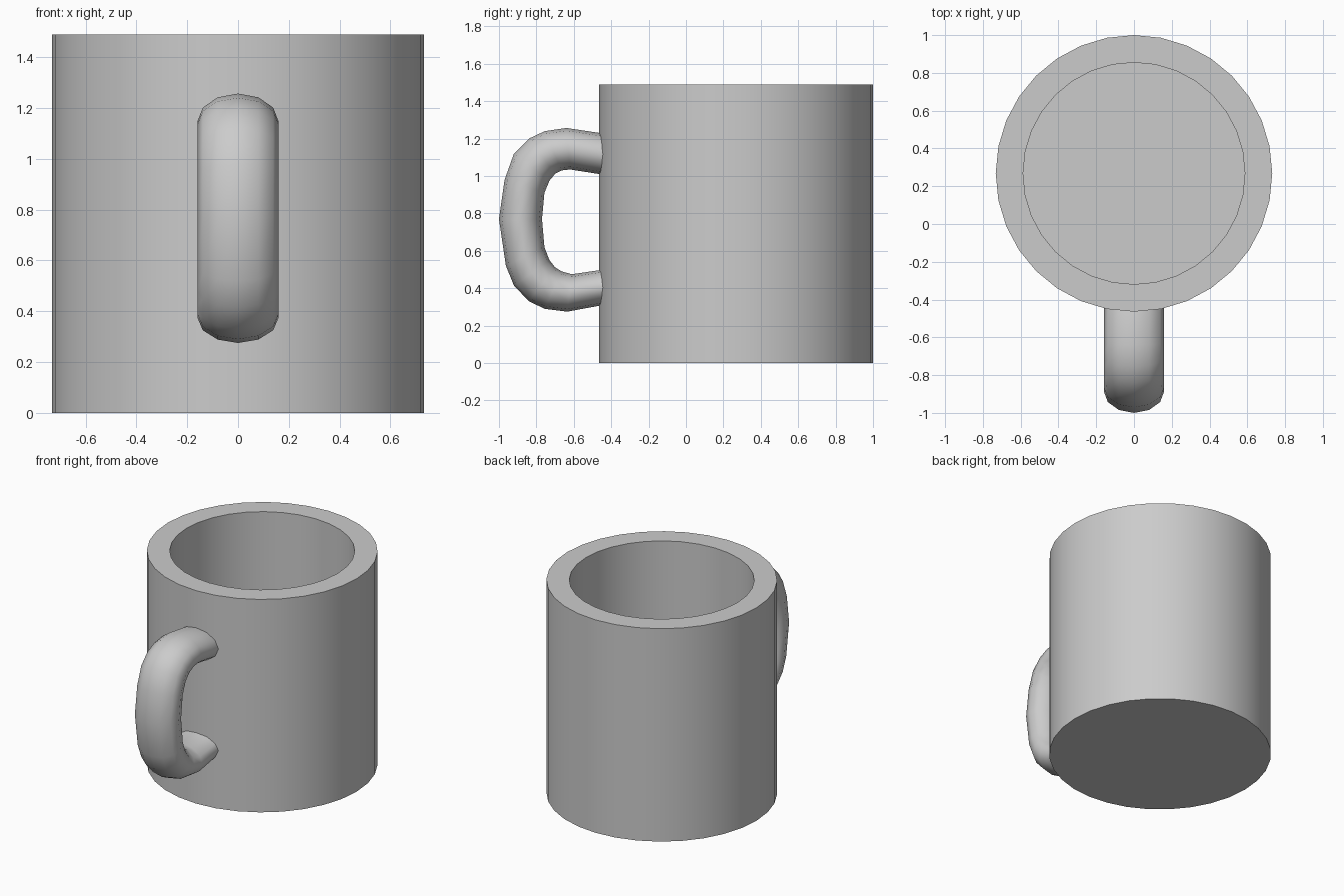
import bpy, bmesh
from math import sin, cos, pi, radians

if "Cube" in bpy.data.objects:
    bpy.data.objects.remove(bpy.data.objects["Cube"])

CY = 0.268      # centre of the cup along y
R_OUT, R_IN = 0.732, 0.587
HEIGHT, FLOOR = 1.49, 0.15


def skin(name, rings, angle):
    """Bridge a list of equal-sized vertex rings and cap both ends."""
    bm = bmesh.new()
    loops = [[bm.verts.new(p) for p in ring] for ring in rings]
    n = len(loops[0])
    for a, b in zip(loops, loops[1:]):
        for i in range(n):
            j = (i + 1) % n
            bm.faces.new((a[i], a[j], b[j], b[i]))
    bm.faces.new(loops[0])
    bm.faces.new(loops[-1])
    bmesh.ops.recalc_face_normals(bm, faces=bm.faces)
    mesh = bpy.data.meshes.new(name)
    bm.to_mesh(mesh)
    bm.free()
    ob = bpy.data.objects.new(name, mesh)
    bpy.context.collection.objects.link(ob)
    bpy.ops.object.select_all(action='DESELECT')
    ob.select_set(True)
    bpy.context.view_layer.objects.active = ob
    bpy.ops.object.shade_smooth_by_angle(angle=radians(angle))
    return ob


def circle(r, z, n=32):
    return [(r * sin(2 * pi * i / n), CY + r * cos(2 * pi * i / n), z) for i in range(n)]


# Cup: outside wall, rim, inside wall and floor
skin("cup", [circle(R_OUT, 0), circle(R_OUT, HEIGHT),
             circle(R_IN, HEIGHT), circle(R_IN, FLOOR)], 30)

# Handle: matching outer and inner points (y, z) along the bow, ends buried in the wall
outer = [(-0.42, 1.22), (-0.46, 1.23), (-0.64, 1.257), (-0.755, 1.24), (-0.84, 1.20),
         (-0.92, 1.12), (-0.97, 0.98), (-1.0, 0.77), (-0.963, 0.52), (-0.92, 0.415),
         (-0.84, 0.33), (-0.755, 0.29), (-0.635, 0.275), (-0.46, 0.307), (-0.42, 0.315)]
inner = [(-0.42, 1.0), (-0.46, 1.01), (-0.62, 1.035), (-0.665, 1.03), (-0.70, 1.012),
         (-0.73, 0.975), (-0.757, 0.91), (-0.77, 0.77), (-0.757, 0.62), (-0.73, 0.55),
         (-0.70, 0.512), (-0.665, 0.49), (-0.61, 0.475), (-0.46, 0.497), (-0.42, 0.505)]
SIDES, HALF_WIDTH = 12, 0.16
rings = []
for (oy, oz), (iy, iz) in zip(outer, inner):
    my, mz, hy, hz = (oy + iy) / 2, (oz + iz) / 2, (oy - iy) / 2, (oz - iz) / 2
    rings.append([(HALF_WIDTH * cos(t), my + hy * sin(t), mz + hz * sin(t))
                  for t in (2 * pi * k / SIDES for k in range(SIDES))])
skin("handle", rings, 60)
